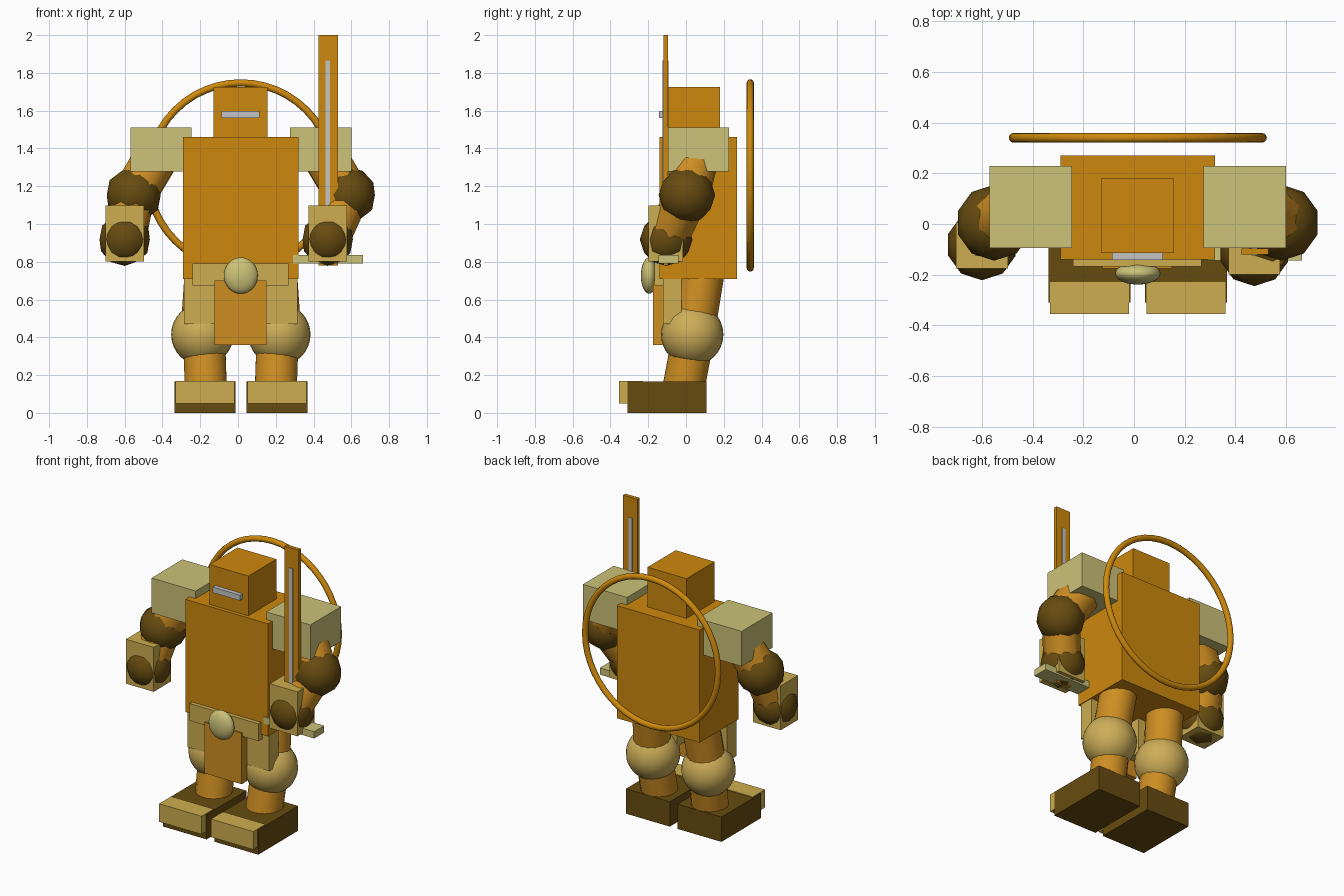
import bpy, math
from mathutils import Vector

if "Cube" in bpy.data.objects:
    bpy.data.objects.remove(bpy.data.objects["Cube"])

CX = 0.015  # centre line of the figure


def material(name, rgb):
    m = bpy.data.materials.new(name)
    lin = [((c / 255 + 0.055) / 1.055) ** 2.4 if c > 10 else c / 255 / 12.92 for c in rgb]
    m.diffuse_color = (*lin, 1)
    m.use_nodes = True
    m.node_tree.nodes["Principled BSDF"].inputs["Base Color"].default_value = m.diffuse_color
    return m


ORANGE = material("armour orange", (206, 137, 13))
LIMB = material("limb orange", (206, 142, 34))
DARK = material("dark brown", (103, 75, 16))
TAN = material("tan", (205, 174, 80))
PALE = material("pale khaki", (204, 194, 120))
KNEE = material("knee tan", (205, 174, 88))
GREY = material("light grey", (196, 196, 196))


def finish(name, mat, smooth=False):
    ob = bpy.context.object
    ob.name = name
    ob.data.materials.append(mat)
    if smooth:
        bpy.ops.object.shade_smooth_by_angle(angle=math.radians(50))
    return ob


def box(name, mat, x, y, z):
    """Box given by its (min, max) on each axis."""
    bpy.ops.mesh.primitive_cube_add(size=1, location=[(a + b) / 2 for a, b in (x, y, z)])
    ob = finish(name, mat)
    ob.scale = [b - a for a, b in (x, y, z)]
    return ob


def tube(name, mat, a, b, r, sides):
    """Cylinder running from point a to point b."""
    a, b = Vector(a), Vector(b)
    bpy.ops.mesh.primitive_cylinder_add(vertices=sides, radius=r, depth=(b - a).length,
                                        location=(a + b) / 2)
    ob = finish(name, mat, True)
    ob.rotation_euler = (b - a).to_track_quat('Z', 'Y').to_euler()
    return ob


def joint(name, mat, centre, r):
    bpy.ops.mesh.primitive_ico_sphere_add(subdivisions=2, radius=r, location=centre)
    return finish(name, mat, True)


def ball(name, mat, centre, radii):
    bpy.ops.mesh.primitive_uv_sphere_add(segments=24, ring_count=16, location=centre)
    ob = finish(name, mat, True)
    ob.scale = radii
    return ob


# Torso, head and visor
box("torso", ORANGE, (-0.29, 0.32), (-0.14, 0.27), (0.71, 1.46))
box("head", ORANGE, (-0.13, 0.157), (-0.115, 0.18), (1.46, 1.725))
box("visor", GREY, (-0.087, 0.114), (-0.143, -0.11), (1.56, 1.597))

# Back ring
bpy.ops.mesh.primitive_torus_add(major_radius=0.49, minor_radius=0.019, major_segments=48,
                                 minor_segments=12, location=(CX, 0.34, 1.257),
                                 rotation=(math.pi / 2, 0, 0))
finish("back_ring", ORANGE, True)

# Belt, buckle and skirt plates
box("belt", TAN, (-0.24, 0.267), (-0.167, -0.1), (0.675, 0.79))
ball("buckle", PALE, (CX, -0.195, 0.727), (0.09, 0.044, 0.096))
box("loincloth", LIMB, (-0.124, 0.15), (-0.176, -0.122), (0.36, 0.70))

for side, s in (("left", -1), ("right", 1)):
    def mx(d):
        return CX + s * d

    def span(a, b):
        return tuple(sorted((mx(a), mx(b))))

    box(side + "_skirt_plate", TAN, span(0.07, 0.30), (-0.122, -0.025), (0.47, 0.74))

    # Leg
    tube(side + "_thigh", LIMB, (mx(0.18), 0.095, 0.78), (mx(0.205), 0.035, 0.415), 0.115, 16)
    ball(side + "_knee", KNEE, (mx(0.204), 0.033, 0.415), (0.165,) * 3)
    tube(side + "_shin", LIMB, (mx(0.195), 0.04, 0.415), (mx(0.185), -0.015, 0.12), 0.113, 16)
    box(side + "_foot", DARK, span(0.029, 0.352), (-0.31, 0.108), (0, 0.165))
    box(side + "_toe_cap", TAN, span(0.034, 0.347), (-0.356, -0.228), (0.05, 0.17))

    # Arm: the right hand is drawn inward around the sword
    box(side + "_shoulder", PALE, span(0.26, 0.585), (-0.095, 0.228), (1.277, 1.51))
    elbow = (mx(0.567), 0.005, 1.153)
    hand = (0.475, -0.105, 0.918) if s > 0 else (-0.6, -0.082, 0.918)
    tube(side + "_upper_arm", LIMB, (mx(0.425), 0.065, 1.39), elbow, 0.125, 8)
    joint(side + "_elbow", DARK, elbow, 0.15)
    tube(side + "_forearm", LIMB, elbow, hand, 0.115, 8)
    joint(side + "_hand", DARK, hand, 0.14)
    hx, hy = hand[0], hand[1]
    box(side + "_gauntlet", TAN, (hx - 0.102, hx + 0.102), (hy - 0.094, hy + 0.088), (0.802, 1.098))

# Sword
box("sword_blade", ORANGE, (0.425, 0.53), (-0.12, -0.096), (0.78, 2.0))
box("sword_groove", GREY, (0.463, 0.488), (-0.124, -0.092), (0.95, 1.865))
box("sword_guard", PALE, (0.29, 0.663), (-0.145, -0.04), (0.79, 0.835))
